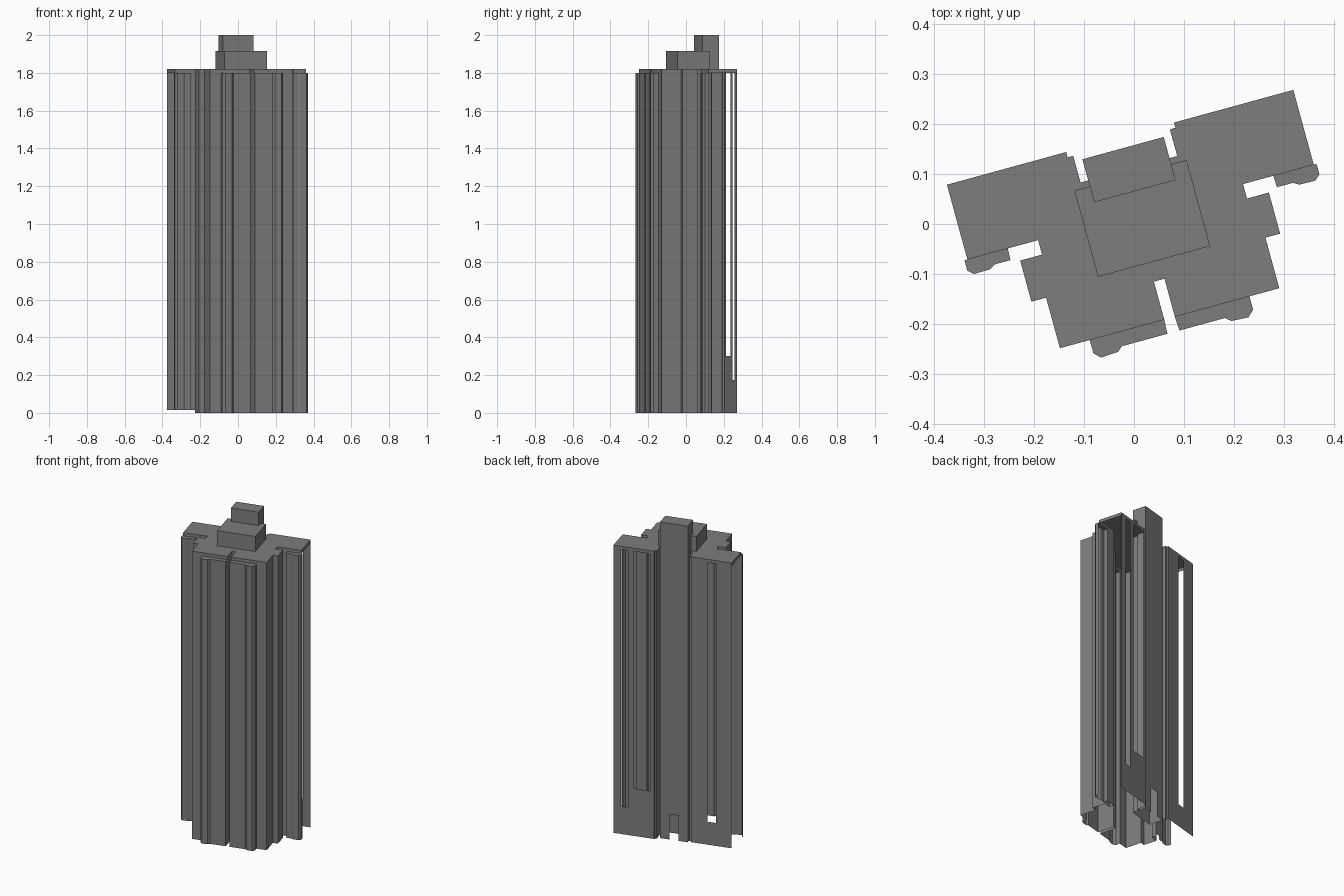
import bpy, bmesh, math
from mathutils import Matrix

if "Cube" in bpy.data.objects:
    bpy.data.objects.remove(bpy.data.objects["Cube"])

# Tower is symmetric about its own axis, turned 15.3 degrees in plan
PLACE = Matrix.Rotation(math.radians(15.3), 4, 'Z') @ Matrix.Translation((0.019, 0, 0))
EAVES, ROOF = 1.80, 1.82

grey = bpy.data.materials.new("concrete_grey")
grey.diffuse_color = (0.2, 0.205, 0.2, 1)
grey.use_nodes = True
grey.node_tree.nodes["Principled BSDF"].inputs["Base Color"].default_value = grey.diffuse_color


def finish(name, bm):
    bmesh.ops.remove_doubles(bm, verts=bm.verts, dist=1e-5)
    bmesh.ops.transform(bm, matrix=PLACE, verts=bm.verts)
    me = bpy.data.meshes.new(name)
    bm.to_mesh(me)
    bm.free()
    me.materials.append(grey)
    ob = bpy.data.objects.new(name, me)
    bpy.context.collection.objects.link(ob)
    return ob


def panel(bm, p, q, z0, z1):
    """Upright wall sheet between two plan points."""
    bm.faces.new([bm.verts.new((*a, z)) for a, z in ((p, z0), (q, z0), (q, z1), (p, z1))])


def cap(bm, pts, z):
    bm.faces.new([bm.verts.new((x, y, z)) for x, y in pts])


def slotted(bm, p, q, z0, z1, slots):
    """Wall along x with openings (x start, x end, bottom, top)."""
    x = p[0]
    y = p[1]
    for a, b, lo, hi in slots:
        panel(bm, (x, y), (a, y), z0, z1)
        if lo > z0:
            panel(bm, (a, y), (b, y), z0, lo)
        if hi < z1:
            panel(bm, (a, y), (b, y), hi, z1)
        x = b
    panel(bm, (x, y), q, z0, z1)


def flip(pts, side):
    return [(side * x, y) for x, y in pts]


# Half of the floor plan, from the back core round to the front gap
HALF = [(.085, .1085), (.1005, .1085), (.1005, .164), (.112, .164), (.112, .175),
        (.36, .175), (.36, .0195), (.276, .0195), (.213, .0195), (.213, -.0105),
        (.2585, -.0105), (.2585, -.096), (.228, -.096), (.228, -.201),
        (.166, -.201), (.011, -.201), (.011, -.122)]
BACK, OPEN = 4, (5, 6, 14)      # slotted back wall; sides left open
SLOTS = {1: [(.139, .238, .30, EAVES), (.272, .315, .175, EAVES)],
         -1: [(.213, .265, .16, EAVES)]}

# Bay columns: front and wing
FRONT_BAY = [(.011, -.201), (.0125, -.23), (.107, -.23), (.118, -.239), (.153, -.241),
             (.166, -.229), (.166, -.201)]
WING_BAY = [(.276, .0195), (.277, -.0045), (.31, -.0045), (.322, -.0115), (.355, -.012),
            (.366, -.002), (.366, .0195)]

for side, word in ((1, "right"), (-1, "left")):
    base = 0.0 if side > 0 else 0.015
    # outer walls
    bm = bmesh.new()
    pts = flip(HALF, side)
    for i in range(len(pts) - 1):
        z0 = base if i < 8 else 0
        if i == BACK:
            s = [(side * a, side * b, lo, hi) for a, b, lo, hi in SLOTS[side]]
            slotted(bm, pts[i], pts[i + 1], z0, EAVES, s)
        elif i not in OPEN:
            panel(bm, pts[i], pts[i + 1], z0, EAVES)
    finish(word + "_walls", bm)
    # bay columns with flat tops
    for name, bay, z0 in (("front_bay", FRONT_BAY, 0), ("wing_bay", WING_BAY, base)):
        bm = bmesh.new()
        bp = flip(bay, side)
        for p, q in zip(bp, bp[1:]):
            panel(bm, p, q, z0, EAVES)
        cap(bm, bp if side > 0 else bp[::-1], EAVES)
        finish(word + "_" + name, bm)

# short wall at the back of the front gap
bm = bmesh.new()
panel(bm, (-.011, -.122), (.011, -.122), 0, EAVES)
finish("front_gap_wall", bm)

# roof slab: top and rim
bm = bmesh.new()
ring = HALF + flip(HALF, -1)[::-1]
cap(bm, ring[::-1], ROOF)
for p, q in zip(ring, ring[1:] + ring[:1]):
    panel(bm, q, p, EAVES, ROOF)
finish("roof_slab", bm)


def tower_box(name, x, y0, y1, z0, z1, door=()):
    bm = bmesh.new()
    c = [(-x, y0), (x, y0), (x, y1), (-x, y1)]
    panel(bm, c[0], c[1], z0, z1)
    panel(bm, c[1], c[2], z0, z1)
    slotted(bm, c[2], c[3], z0, z1, door)
    panel(bm, c[3], c[0], z0, z1)
    cap(bm, c, z1)
    finish(name, bm)


# lift core with a back doorway, and the rooftop plant room
tower_box("lift_core", .0845, .063, .1525, 0, 2.0, [(.028, -.028, 0, .16)])
tower_box("plant_room", .1165, -.083, .096, ROOF, 1.915)
